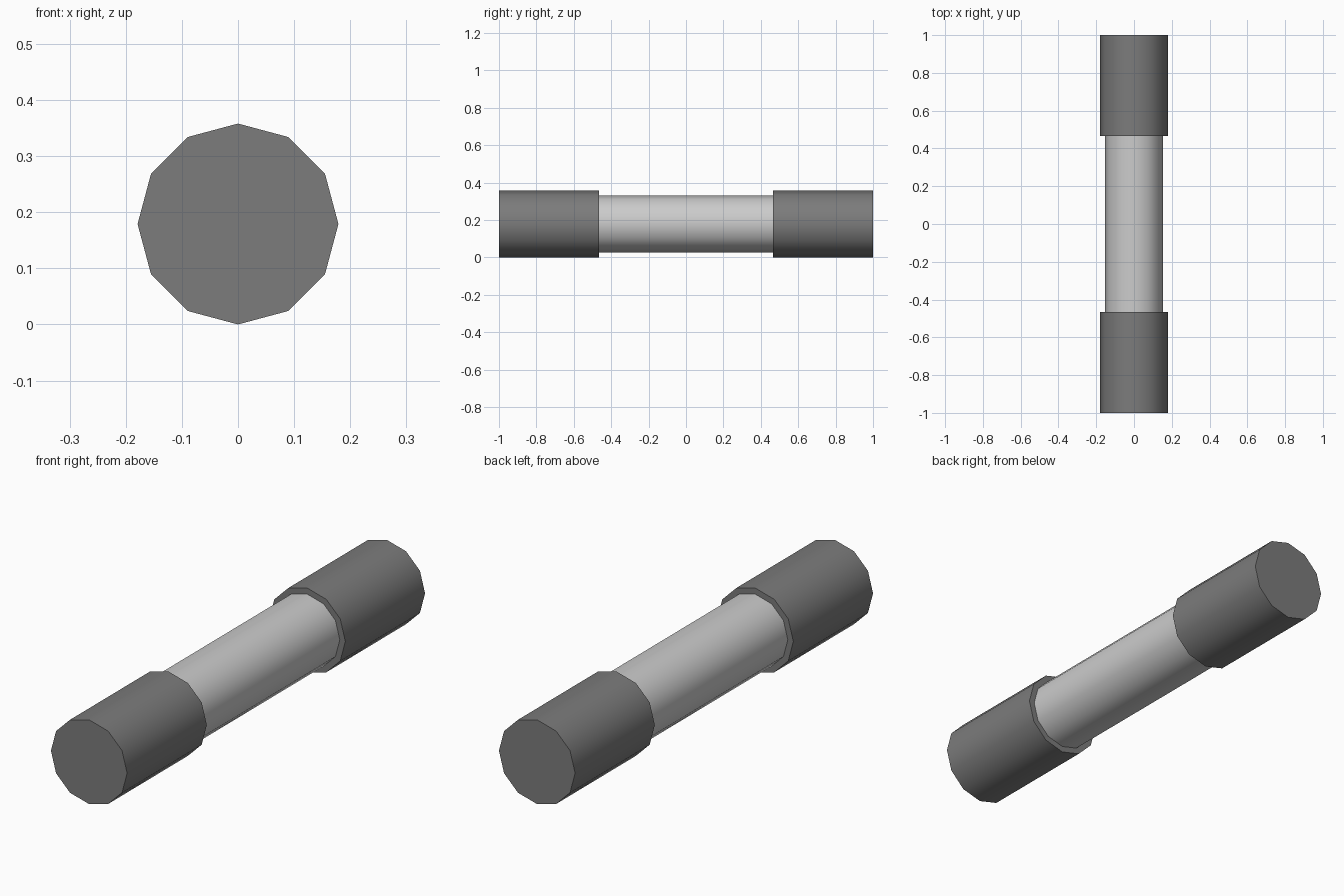
import bpy
import math

if "Cube" in bpy.data.objects:
    bpy.data.objects.remove(bpy.data.objects["Cube"])

RADIUS = 0.179      # end cap radius, also the height of the axis
CAP_START = 0.465   # where each cap meets the tube


def grey(name, value):
    mat = bpy.data.materials.new(name)
    mat.diffuse_color = (value, value, value, 1)
    mat.use_nodes = True
    mat.node_tree.nodes["Principled BSDF"].inputs["Base Color"].default_value = mat.diffuse_color
    return mat


def cylinder(name, radius, y0, y1, mat):
    """12-sided cylinder lying along y, with a corner pointing up."""
    bpy.ops.mesh.primitive_cylinder_add(
        vertices=12, radius=radius, depth=y1 - y0,
        location=(0, (y0 + y1) / 2, RADIUS), rotation=(math.pi / 2, 0, 0))
    obj = bpy.context.object
    obj.name = name
    obj.data.materials.append(mat)
    bpy.ops.object.transform_apply(location=False, rotation=True, scale=False)
    bpy.ops.object.shade_smooth_by_angle(angle=math.radians(35))
    return obj


cap_grey = grey("cap_grey", 0.2)
tube_grey = grey("tube_grey", 0.6)

# Central tube, seated slightly inside both caps
cylinder("tube", 0.153, -CAP_START - 0.03, CAP_START + 0.03, tube_grey)

# End caps
cylinder("front_cap", RADIUS, -1, -CAP_START, cap_grey)
cylinder("back_cap", RADIUS, CAP_START, 1, cap_grey)
